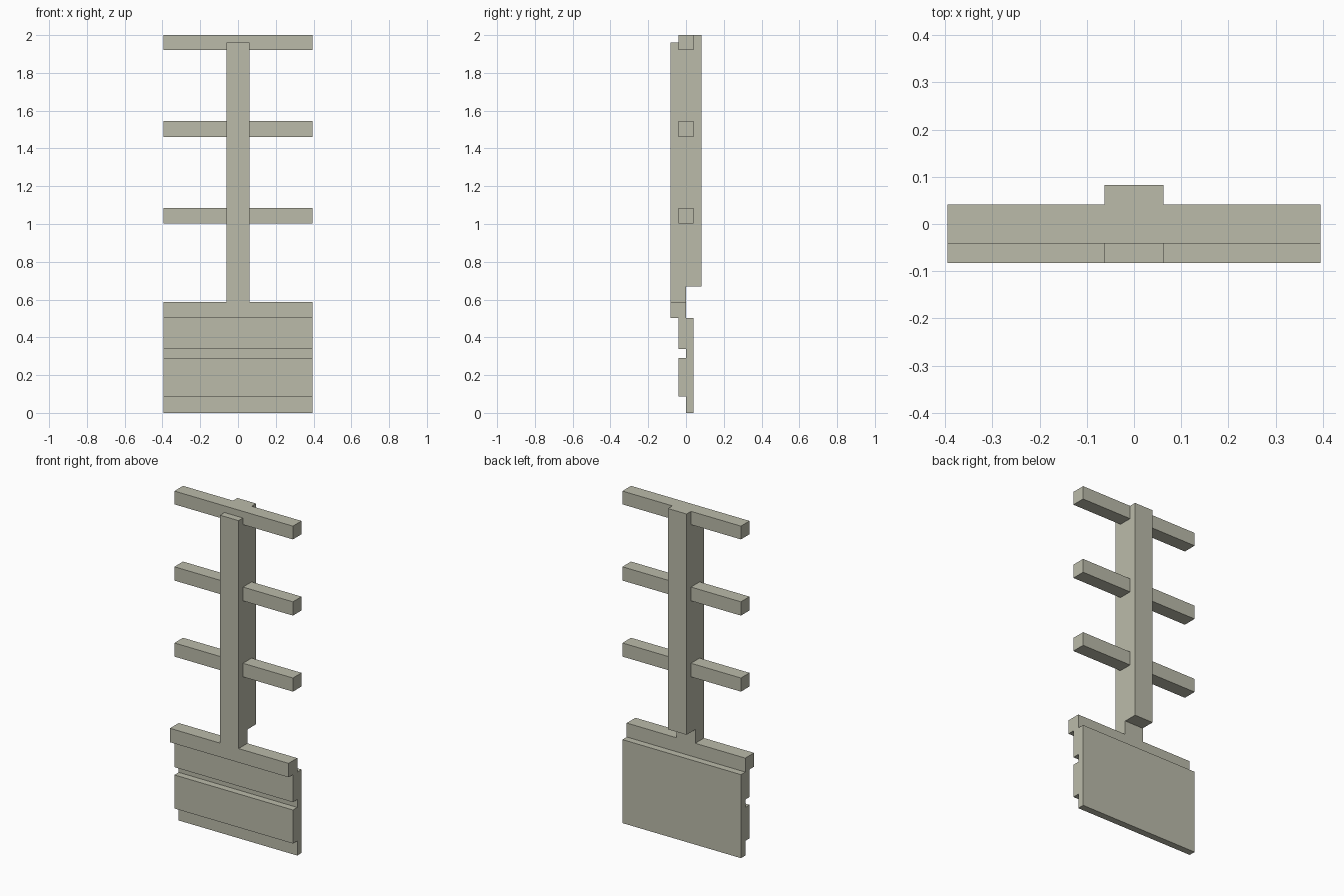
import bpy
import bmesh

cube = bpy.data.objects.get("Cube")
if cube:
    bpy.data.objects.remove(cube, do_unlink=True)

# Single warm grey plastic colour
COLOUR = (0.497, 0.497, 0.402, 1.0)
grey = bpy.data.materials.new("warm_grey")
grey.use_nodes = True
grey.diffuse_color = COLOUR
grey.node_tree.nodes["Principled BSDF"].inputs["Base Color"].default_value = COLOUR


def extrude_profile(name, profile, half_width):
    """Extrude a (y, z) side profile symmetrically along x."""
    bm = bmesh.new()
    face = bm.faces.new([bm.verts.new((-half_width, y, z)) for y, z in profile])
    moved = bmesh.ops.extrude_face_region(bm, geom=[face])["geom"]
    verts = [v for v in moved if isinstance(v, bmesh.types.BMVert)]
    bmesh.ops.translate(bm, verts=verts, vec=(2 * half_width, 0, 0))
    bmesh.ops.recalc_face_normals(bm, faces=bm.faces[:])
    mesh = bpy.data.meshes.new(name)
    bm.to_mesh(mesh)
    bm.free()
    mesh.materials.append(grey)
    obj = bpy.data.objects.new(name, mesh)
    bpy.context.collection.objects.link(obj)
    return obj


HALF = 0.395    # half width of plate and rungs
POST = 0.062    # half width of post
DEEP = 0.083    # half depth of post
THIN = 0.041    # half depth of rungs and plate

# Base plate with a raised lip on top, a groove and a bottom rebate
extrude_profile("base_plate", [
    (0, 0), (THIN, 0), (THIN, 0.503), (0, 0.503), (0, 0.587),
    (-DEEP, 0.587), (-DEEP, 0.503), (-THIN, 0.503), (-THIN, 0.337),
    (0, 0.337), (0, 0.29), (-THIN, 0.29), (-THIN, 0.088), (0, 0.088),
], HALF)

# Upright post, stepped at the foot and notched for the top rung
extrude_profile("post", [
    (-DEEP, 0.587), (0, 0.587), (0, 0.67), (DEEP, 0.67), (DEEP, 2.0),
    (THIN, 2.0), (THIN, 1.92), (-THIN, 1.92), (-THIN, 1.96), (-DEEP, 1.96),
], POST)

# Three crosswise rungs
for label, low, high in (("lower", 1.003, 1.085),
                         ("middle", 1.461, 1.544),
                         ("top", 1.92, 2.0)):
    extrude_profile(label + "_rung", [
        (-THIN, low), (THIN, low), (THIN, high), (-THIN, high)], HALF)
